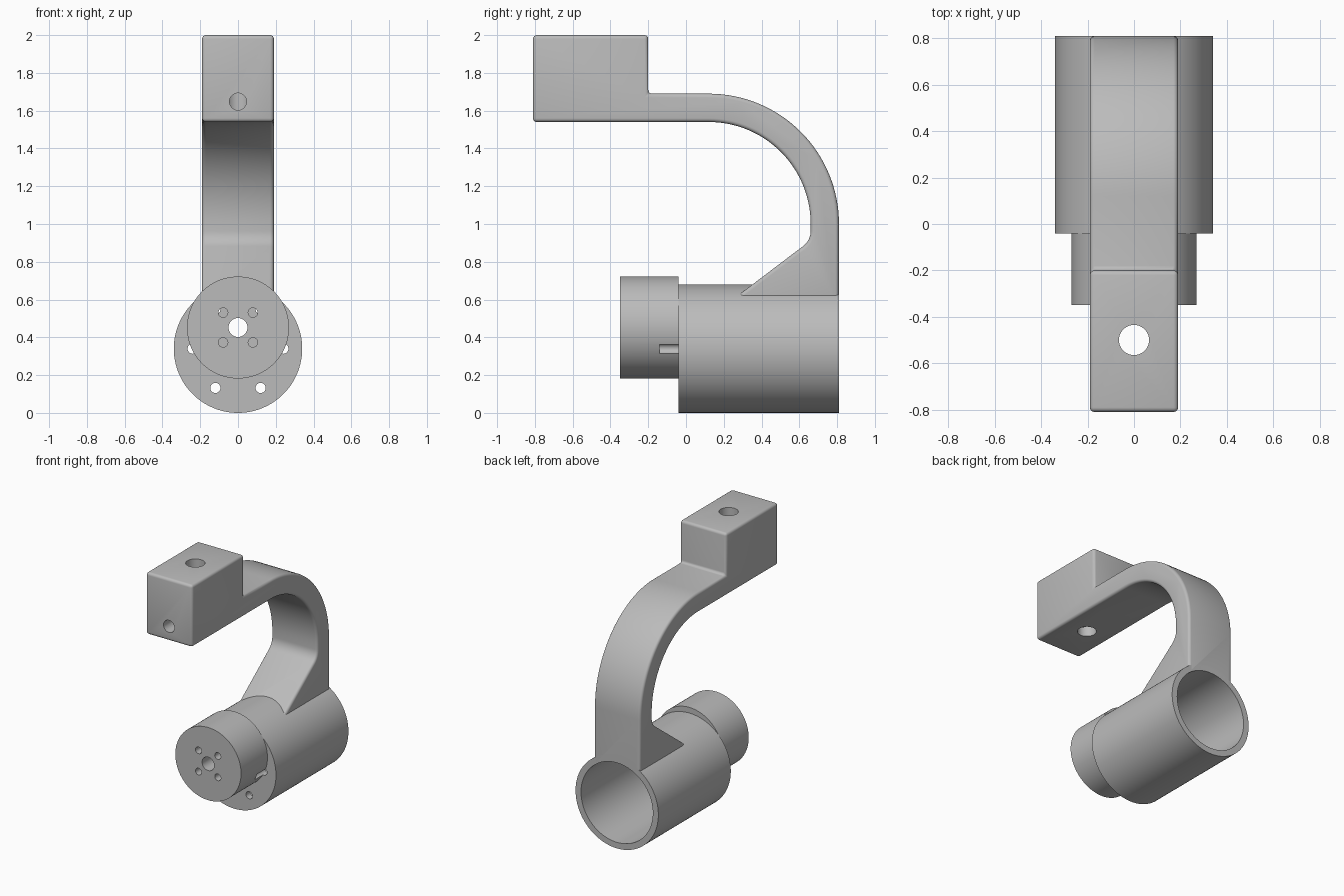
import bpy, bmesh, math
from mathutils import Matrix, Vector

cube = bpy.data.objects.get("Cube")
if cube:
    bpy.data.objects.remove(cube, do_unlink=True)

grey = bpy.data.materials.new("light grey")
grey.use_nodes = True
grey.diffuse_color = (0.5, 0.5, 0.5, 1)
grey.node_tree.nodes["Principled BSDF"].inputs["Base Color"].default_value = (0.5, 0.5, 0.5, 1)


def make_object(name, bm):
    bmesh.ops.recalc_face_normals(bm, faces=bm.faces)
    mesh = bpy.data.meshes.new(name)
    bm.to_mesh(mesh)
    bm.free()
    mesh.materials.append(grey)
    obj = bpy.data.objects.new(name, mesh)
    bpy.context.collection.objects.link(obj)
    return obj


def cylinder(name, start, end, radius, sides=96):
    start, end = Vector(start), Vector(end)
    axis = end - start
    turn = axis.to_track_quat('Z', 'Y').to_matrix().to_4x4()
    bm = bmesh.new()
    bmesh.ops.create_cone(bm, cap_ends=True, segments=sides, radius1=radius, radius2=radius,
                          depth=axis.length,
                          matrix=Matrix.Translation((start + end) / 2) @ turn)
    return make_object(name, bm)


def apply(obj, mod):
    bpy.context.view_layer.objects.active = obj
    bpy.ops.object.modifier_apply(modifier=mod.name)


def drill(obj, start, end, radius, sides=40):
    cutter = cylinder("cutter", start, end, radius, sides)
    cutter.hide_render = True
    mod = obj.modifiers.new("hole", 'BOOLEAN')
    mod.operation, mod.solver, mod.object = 'DIFFERENCE', 'EXACT', cutter
    apply(obj, mod)
    bpy.data.objects.remove(cutter, do_unlink=True)


def arc(cy, cz, radius, a0, a1, steps=32):
    angles = [math.radians(a0 + (a1 - a0) * i / steps) for i in range(steps + 1)]
    return [(cy + radius * math.cos(a), cz + radius * math.sin(a)) for a in angles]


HOUSING_Z, GEARBOX_Z = 0.34, 0.452
FRONT, BACK, GEAR_FRONT = -0.04, 0.81, -0.35

# Main housing: a cup open at the back
housing = cylinder("motor_housing", (0, FRONT, HOUSING_Z), (0, BACK, HOUSING_Z), 0.34)
drill(housing, (0, FRONT + 0.05, HOUSING_Z), (0, BACK + 0.1, HOUSING_Z), 0.295, 96)

# Offset gearbox drum on the front
gearbox = cylinder("gearbox_drum", (0, GEAR_FRONT, GEARBOX_Z), (0, FRONT, GEARBOX_Z), 0.27)

# Shaft hole through both
for part in (housing, gearbox):
    drill(part, (0, -0.5, GEARBOX_Z), (0, 0.1, GEARBOX_Z), 0.05)

# Ring of six screw holes in the housing end; the side pair nicks the drum
for i in range(6):
    a = math.radians(60 * i)
    x, z = 0.24 * math.cos(a), HOUSING_Z + 0.24 * math.sin(a)
    drill(housing, (x, -0.2, z), (x, 0.1, z), 0.027, 24)
    drill(gearbox, (x, FRONT - 0.1, z), (x, 0.1, z), 0.027, 24)

# Four mounting holes in the drum face
for sx in (-1, 1):
    for sz in (-1, 1):
        x, z = sx * 0.079, GEARBOX_Z + sz * 0.079
        drill(gearbox, (x, -0.5, z), (x, 0.0, z), 0.025, 24)

# Curved bracket with head block and gusset foot, extruded from a side profile
profile = [(BACK, 0.57)]
profile += arc(0.12, 1.0, 0.69, 0, 90)
profile += [(-0.2, 1.69), (-0.2, 2.0), (-0.81, 2.0), (-0.81, 1.54)]
profile += arc(0.12, 1.0, 0.54, 90, 0)
profile += arc(0.56, 0.963, 0.1, 0, -53, 8)
profile += [(0.207, 0.57)]
bm = bmesh.new()
side = bm.faces.new([bm.verts.new((-0.19, y, z)) for y, z in profile])
new = bmesh.ops.extrude_face_region(bm, geom=[side])["geom"]
bmesh.ops.translate(bm, vec=(0.38, 0, 0), verts=[v for v in new if isinstance(v, bmesh.types.BMVert)])
bracket = make_object("curved_bracket", bm)
bevel = bracket.modifiers.new("rounded edges", 'BEVEL')
bevel.width, bevel.segments = 0.02, 4
bevel.limit_method, bevel.angle_limit = 'ANGLE', math.radians(30)
apply(bracket, bevel)

# Trim the foot clear of the bore, then drill the head block
drill(bracket, (0, -0.5, HOUSING_Z), (0, 1.0, HOUSING_Z), 0.31, 96)
drill(bracket, (0, -0.5, 1.4), (0, -0.5, 2.1), 0.065, 48)
drill(bracket, (0, -0.9, 1.648), (0, -0.5, 1.648), 0.045, 32)

# Smooth curved surfaces, crisp edges
bpy.ops.object.select_all(action='DESELECT')
for part in (housing, gearbox, bracket):
    part.select_set(True)
bpy.context.view_layer.objects.active = bracket
bpy.ops.object.shade_smooth_by_angle(angle=math.radians(30))
